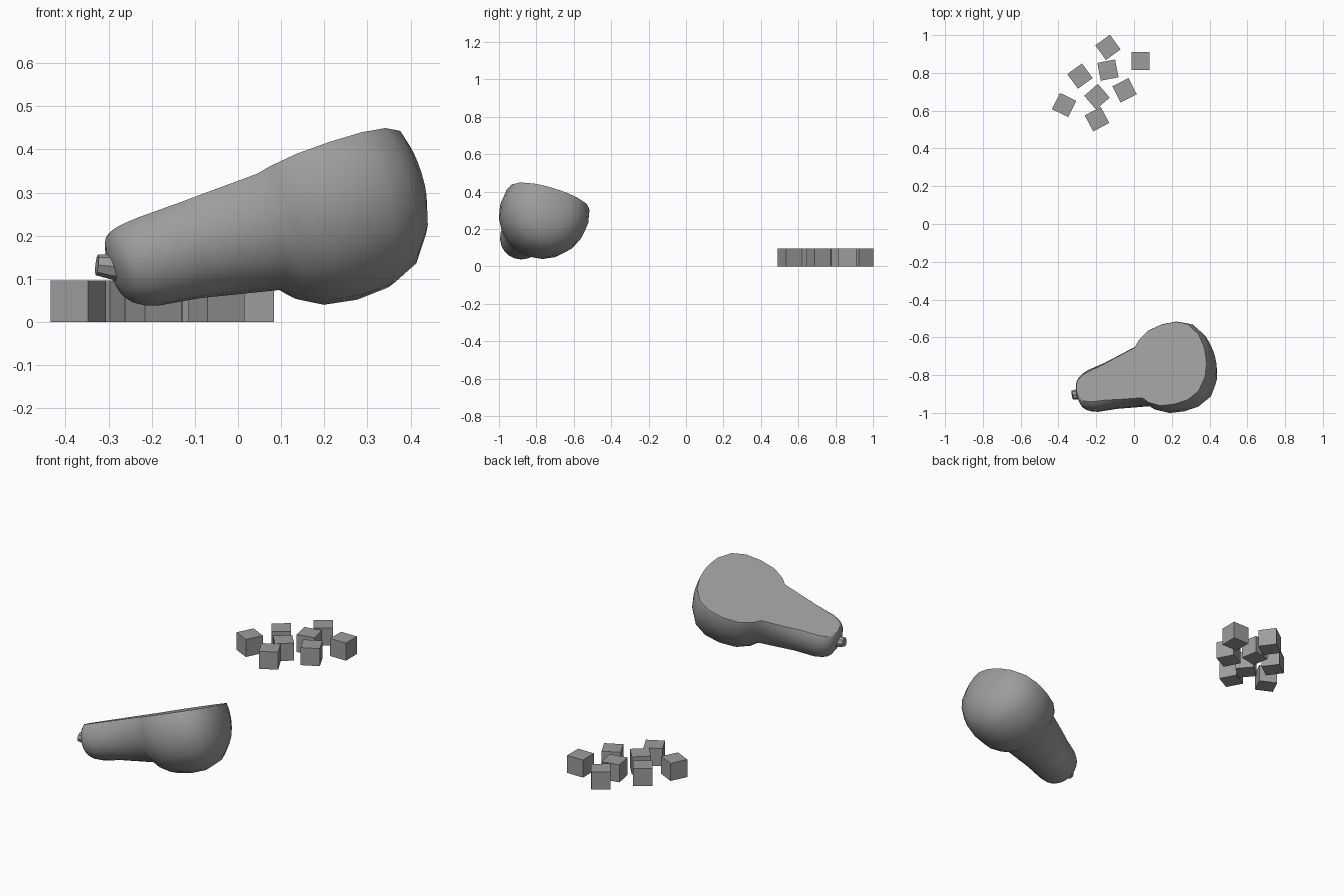
import bpy, bmesh, math
from mathutils import Vector, Matrix

if "Cube" in bpy.data.objects:
    bpy.data.objects.remove(bpy.data.objects["Cube"])

# Dark grey shared by every part
grey = bpy.data.materials.new("dark_grey")
grey.diffuse_color = (0.335, 0.335, 0.335, 1)
grey.use_nodes = True
grey.node_tree.nodes["Principled BSDF"].inputs["Base Color"].default_value = grey.diffuse_color

def add_object(name, bm, smooth=None):
    bmesh.ops.recalc_face_normals(bm, faces=bm.faces)
    me = bpy.data.meshes.new(name)
    bm.to_mesh(me)
    bm.free()
    me.materials.append(grey)
    ob = bpy.data.objects.new(name, me)
    bpy.context.collection.objects.link(ob)
    if smooth:
        bpy.ops.object.select_all(action='DESELECT')
        ob.select_set(True)
        bpy.context.view_layer.objects.active = ob
        bpy.ops.object.shade_smooth_by_angle(angle=math.radians(smooth))
    return ob

def lathe(bm, origin, axis, side, profile, sides):
    """Skin rings (distance, radius, sideways shift) along an axis, capped at both ends."""
    other = axis.cross(side)
    rings = []
    for s, r, c in profile:
        rings.append([bm.verts.new(origin + axis * s + side * (c + r * math.cos(a)) + other * r * math.sin(a))
                      for a in (2 * math.pi * i / sides for i in range(sides))])
    for a, b in zip(rings, rings[1:]):
        for i in range(sides):
            j = (i + 1) % sides
            bm.faces.new((a[i], a[j], b[j], b[i]))
    bm.faces.new(rings[0])
    bm.faces.new(rings[-1])

# Tilted frame of the squash: cut plane normal, long axis, sideways direction
normal = Vector((-0.3875, 0.262, 1)).normalized()
axis = Vector((0.5, 0.13, 0.16))
axis = (axis - normal * axis.dot(normal)).normalized()
side = normal.cross(axis)
cut_point = Vector((-0.31, -0.87, 0.193))
centre = cut_point - normal * 0.078

# Squash body: lathed neck and bulb, sliced flat above its axis
profile = [(-0.012, 0.04), (0.0, 0.074), (0.015, 0.091), (0.038, 0.104), (0.07, 0.114),
           (0.17, 0.126), (0.36, 0.163), (0.39, 0.194), (0.45, 0.226), (0.53, 0.238),
           (0.61, 0.233), (0.675, 0.205), (0.722, 0.145), (0.743, 0.088), (0.75, 0.03)]
bm = bmesh.new()
lathe(bm, centre, axis, side,
      [(s, r, -0.015 * max(0, 1 - s / 0.5)) for s, r in profile], 20)
bmesh.ops.bisect_plane(bm, geom=bm.verts[:] + bm.edges[:] + bm.faces[:],
                       plane_co=cut_point, plane_no=normal, clear_outer=True)
bmesh.ops.holes_fill(bm, edges=[e for e in bm.edges if e.is_boundary], sides=0)
add_object("squash_half", bm, 42)

# Stem stub
base, tip = Vector((-0.27, -0.897, 0.126)), Vector((-0.327, -0.906, 0.132))
d = (tip - base).normalized()
bm = bmesh.new()
lathe(bm, base, d, d.cross(Vector((0, 0, 1))).normalized(),
      [(0, 0.034, 0), (0.02, 0.03, 0), ((tip - base).length, 0.024, 0)], 8)
add_object("squash_stem", bm)

# Diced cubes: x, y, turn in degrees
SIZE = 0.096
cubes = [(-0.138, 0.935, 36), (0.035, 0.863, 0), (-0.138, 0.815, 11), (-0.286, 0.783, 36),
         (-0.196, 0.674, 41), (-0.05, 0.708, 27), (-0.37, 0.63, -26), (-0.196, 0.555, 28)]
for i, (x, y, turn) in enumerate(cubes, 1):
    bm = bmesh.new()
    bmesh.ops.create_cube(bm, size=SIZE, matrix=Matrix.Translation((x, y, SIZE / 2))
                          @ Matrix.Rotation(math.radians(turn), 4, 'Z'))
    add_object(f"diced_cube_{i}", bm)
